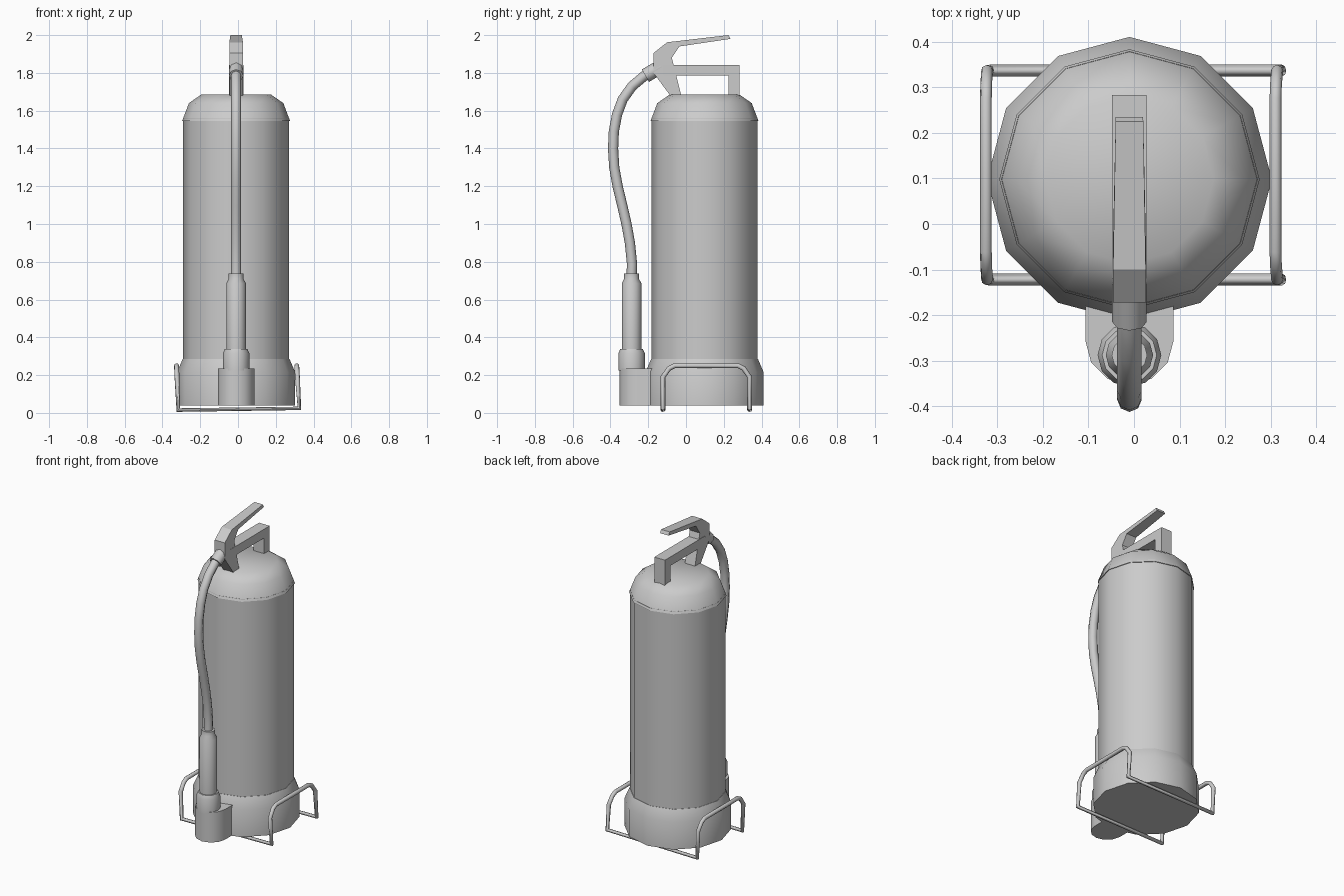
import bpy, bmesh, math
from mathutils import Vector

if "Cube" in bpy.data.objects:
    bpy.data.objects.remove(bpy.data.objects["Cube"])

CX, CY = -0.01, 0.098   # tank axis
NY = -0.288             # nozzle axis


def finish(name, bm, angle=40):
    bmesh.ops.recalc_face_normals(bm, faces=bm.faces)
    me = bpy.data.meshes.new(name)
    bm.to_mesh(me)
    bm.free()
    ob = bpy.data.objects.new(name, me)
    bpy.context.collection.objects.link(ob)
    bpy.ops.object.select_all(action='DESELECT')
    ob.select_set(True)
    bpy.context.view_layer.objects.active = ob
    bpy.ops.object.shade_smooth_by_angle(angle=math.radians(angle))
    return ob


def lathe(name, profile, cx, cy, n=12):
    """Solid of revolution from (radius, z) pairs, capped at both ends."""
    bm = bmesh.new()
    rings = [[bm.verts.new((cx + r * math.cos(2 * math.pi * i / n),
                            cy + r * math.sin(2 * math.pi * i / n), z))
              for i in range(n)] for r, z in profile]
    for a, b in zip(rings, rings[1:]):
        for i in range(n):
            j = (i + 1) % n
            bm.faces.new((a[i], a[j], b[j], b[i]))
    bm.faces.new(rings[0])
    bm.faces.new(rings[-1])
    return finish(name, bm)


def extrude(name, pts, to_a, to_b, angle=20):
    """Prism between two placements of the same outline."""
    bm = bmesh.new()
    a = [bm.verts.new(to_a(*p)) for p in pts]
    b = [bm.verts.new(to_b(*p)) for p in pts]
    bm.faces.new(a)
    bm.faces.new(b)
    for i in range(len(pts)):
        j = (i + 1) % len(pts)
        bm.faces.new((a[i], a[j], b[j], b[i]))
    return finish(name, bm, angle)


def tube(name, pts, r, cyclic=False):
    """Eight-sided tube along a path."""
    cu = bpy.data.curves.new(name, 'CURVE')
    cu.dimensions = '3D'
    cu.bevel_depth = r
    cu.bevel_resolution = 2
    cu.use_fill_caps = True
    sp = cu.splines.new('POLY')
    sp.points.add(len(pts) - 1)
    for p, co in zip(sp.points, pts):
        p.co = (*co, 1)
    sp.use_cyclic_u = cyclic
    ob = bpy.data.objects.new(name, cu)
    bpy.context.collection.objects.link(ob)
    bpy.ops.object.select_all(action='DESELECT')
    ob.select_set(True)
    bpy.context.view_layer.objects.active = ob
    bpy.ops.object.convert(target='MESH')
    bpy.ops.object.shade_smooth_by_angle(angle=math.radians(50))
    return ob


# Tank, domed top and base collar
lathe("tank", [(0.281, 0.27), (0.281, 1.56)], CX, CY)
lathe("tank_dome", [(0.286, 1.545), (0.25, 1.64), (0.185, 1.685)], CX, CY)
lathe("base_collar", [(0.313, 0.04), (0.313, 0.215), (0.283, 0.285)], CX, CY)

# Holder for the nozzle: U-shaped block against the collar
arc = [(CX + 0.097 * math.cos(t), -0.256 + 0.097 * math.sin(t))
       for t in [math.pi + math.pi * i / 6 for i in range(7)]]
outline = [(CX - 0.097, -0.14)] + arc + [(CX + 0.097, -0.14)]
extrude("nozzle_holder", outline, lambda x, y: (x, y, 0.04),
        lambda x, y: (x, y, 0.235), 40)

# Nozzle
lathe("nozzle", [(0.07, 0.225), (0.07, 0.315), (0.06, 0.338), (0.052, 0.338),
                 (0.052, 0.685), (0.039, 0.71), (0.039, 0.738)], CX, NY)

# Hose and its connector at the valve
hose = [(-0.288, 0.72), (-0.286, 0.79), (-0.297, 0.9), (-0.315, 1.0),
        (-0.338, 1.1), (-0.362, 1.2), (-0.38, 1.3), (-0.386, 1.4),
        (-0.382, 1.49), (-0.365, 1.58), (-0.335, 1.66), (-0.285, 1.73),
        (-0.225, 1.78), (-0.18, 1.81)]
tube("hose", [(CX, y, z) for y, z in hose], 0.027)
tube("hose_connector", [(CX, -0.215, 1.785), (CX, -0.13, 1.835)], 0.038)

# Squeeze lever with neck, tapering towards the rear tip
lever = [(-0.02, 1.66), (-0.065, 1.84), (-0.075, 1.88), (-0.035, 1.94),
         (0.235, 1.98), (0.225, 2.0), (-0.1, 1.962), (-0.172, 1.905),
         (-0.172, 1.8), (-0.08, 1.675), (-0.08, 1.66)]


def lever_side(s):
    return lambda y, z: (CX + s * (0.036 - 0.025 * max(0, y)), y, z)


extrude("squeeze_lever", lever, lever_side(-1), lever_side(1))

# Fixed carrying handle
handle = [(-0.12, 1.785), (0.225, 1.785), (0.225, 1.67), (0.283, 1.67),
          (0.283, 1.842), (-0.12, 1.842)]
extrude("carry_handle", handle, lambda y, z: (CX - 0.038, y, z),
        lambda y, z: (CX + 0.038, y, z))

# Wire stand: two hoops joined by floor bars in one closed loop
hoop = [(-0.122, 0.015), (-0.122, 0.19), (-0.09, 0.235), (-0.06, 0.25),
        (0.275, 0.25), (0.305, 0.235), (0.337, 0.19), (0.337, 0.015)]
right = [(0.325 - 0.06 * (z - 0.015), y, z + (0.009 if z < 0.1 else 0))
         for y, z in hoop]
left = [(-0.316 - 0.04 * (z - 0.015), y, z) for y, z in reversed(hoop)]
tube("wire_stand", right + left, 0.013, True)
